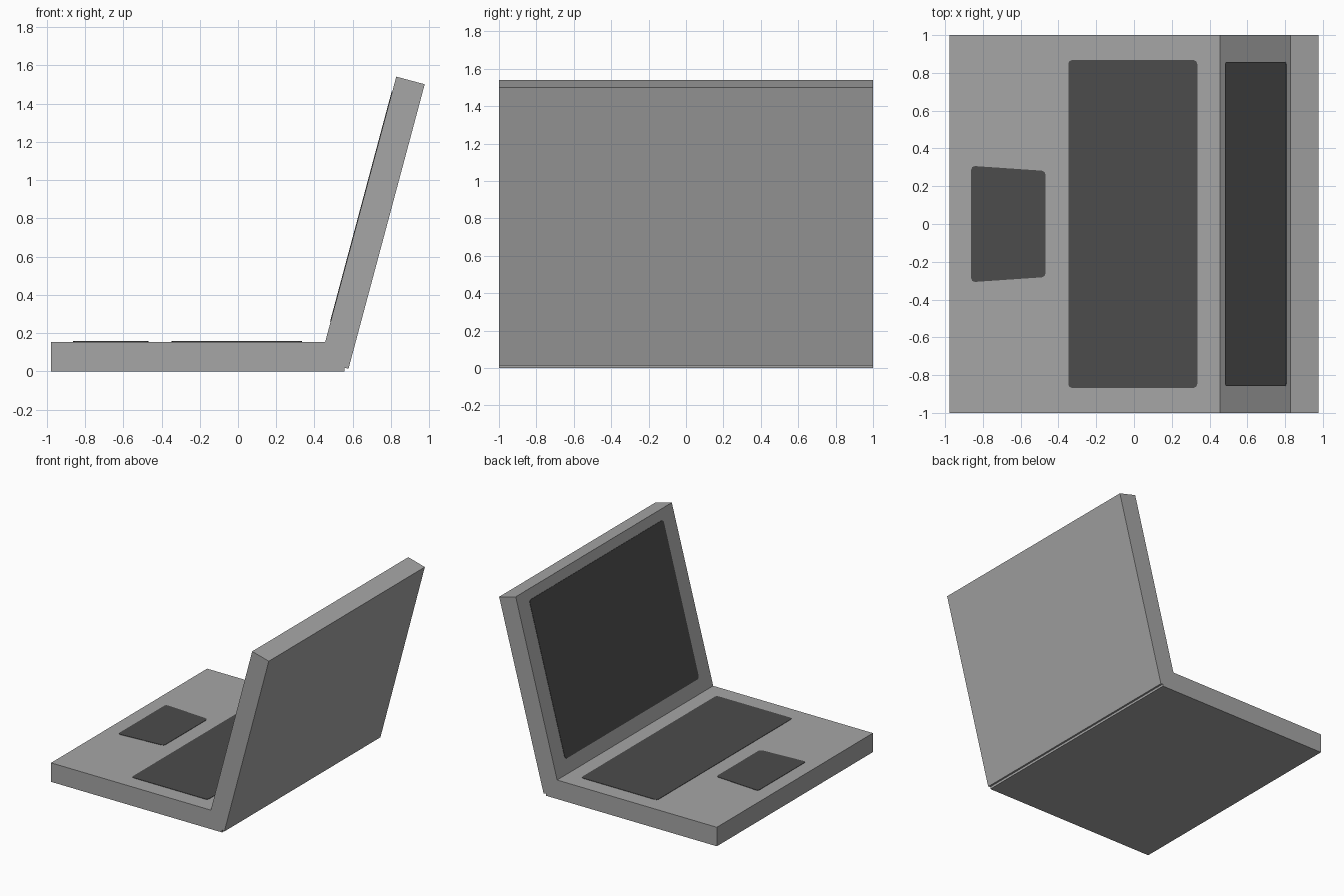
import bpy, bmesh, math
from mathutils import Matrix, Vector

if "Cube" in bpy.data.objects:
    bpy.data.objects.remove(bpy.data.objects["Cube"])


def material(name, rgb):
    m = bpy.data.materials.new(name)
    m.diffuse_color = (*rgb, 1.0)
    m.use_nodes = True
    m.node_tree.nodes["Principled BSDF"].inputs["Base Color"].default_value = m.diffuse_color
    return m


GREY = material("body_grey", (0.38, 0.38, 0.38))
DARK = material("dark_grey", (0.072, 0.072, 0.072))


def finish(name, bm, mat, loc=(0, 0, 0), angle=0.0):
    """Turn a bmesh into an object tilted about y."""
    bmesh.ops.recalc_face_normals(bm, faces=bm.faces)
    mesh = bpy.data.meshes.new(name)
    bm.to_mesh(mesh)
    bm.free()
    mesh.materials.append(mat)
    ob = bpy.data.objects.new(name, mesh)
    ob.location = loc
    ob.rotation_euler = (0, math.radians(angle), 0)
    bpy.context.collection.objects.link(ob)
    return ob


def box(name, lo, hi, mat, loc=(0, 0, 0), angle=0.0):
    lo, hi = Vector(lo), Vector(hi)
    bm = bmesh.new()
    bmesh.ops.create_cube(bm, size=1, matrix=Matrix.Translation((lo + hi) / 2)
                          @ Matrix.Diagonal((*(hi - lo), 1)))
    return finish(name, bm, mat, loc, angle)


def plate(name, x0, x1, half0, half1, mat, loc, angle=0.0, radius=0.02):
    """Thin panel with clipped corners; half0 and half1 are its half widths at x0 and x1."""
    bm = bmesh.new()
    corners = ((x0, -half0), (x1, -half1), (x1, half1), (x0, half0))
    bm.faces.new([bm.verts.new((x, y, -0.002)) for x, y in corners])
    bmesh.ops.bevel(bm, geom=bm.verts[:], offset=radius, segments=2,
                    profile=0.5, affect='VERTICES')
    ext = bmesh.ops.extrude_face_region(bm, geom=bm.faces[:])
    top = [g for g in ext["geom"] if isinstance(g, bmesh.types.BMVert)]
    bmesh.ops.translate(bm, verts=top, vec=(0, 0, 0.005))
    return finish(name, bm, mat, loc, angle)


THICK, LENGTH, TILT = 0.154, 1.54, 15
HINGE = (0.429, 0, 0.053)      # inner lower edge of the lid, sunk in the base

# Base slab and tilted lid
box("base", (-0.977, -1, 0), (0.557, 1, THICK), GREY)
box("lid", (0, -1, 0), (THICK, 1, LENGTH), GREY, HINGE, TILT)

# Dark panels
plate("keyboard", -0.348, 0.335, 0.868, 0.868, DARK, (0, 0, THICK))
plate("trackpad", -0.862, -0.468, 0.308, 0.281, DARK, (0, 0, THICK))
plate("screen", 0.215, 1.46, 0.858, 0.858, DARK, HINGE, TILT - 90)
